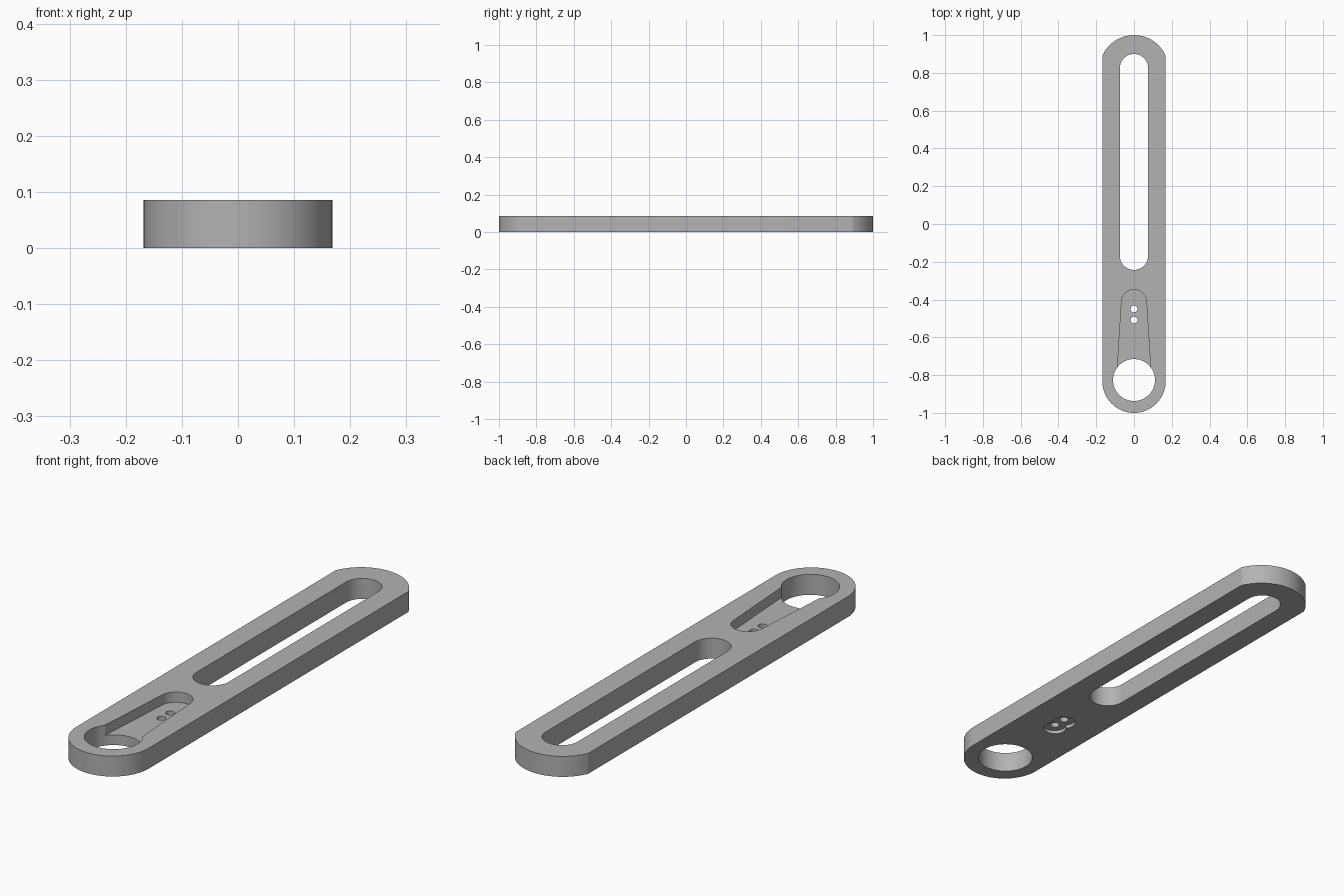
import bpy, bmesh
from math import sin, cos, pi, asin, atan2

cube = bpy.data.objects.get("Cube")
if cube:
    bpy.data.objects.remove(cube, do_unlink=True)

HALF_W, HEIGHT = 0.168, 0.086
HOLE_Y, HOLE_R = -0.826, 0.111

grey = bpy.data.materials.new("plain grey")
grey.use_nodes = True
grey.diffuse_color = (0.45, 0.45, 0.45, 1)
grey.node_tree.nodes["Principled BSDF"].inputs["Base Color"].default_value = grey.diffuse_color


def arc(cy, r, start, end, steps=32):
    """Points of an arc centred on x = 0."""
    angles = [start + (end - start) * i / steps for i in range(steps + 1)]
    return [(r * cos(a), cy + r * sin(a)) for a in angles]


def circle(cy, r):
    return arc(cy, r, 0, 2 * pi, 64)[:-1]


def prism(name, outline, z0, z1):
    """Solid extruded from a counter-clockwise outline."""
    bm = bmesh.new()
    face = bm.faces.new([bm.verts.new((x, y, z0)) for x, y in outline])
    top = bmesh.ops.extrude_face_region(bm, geom=[face])["geom"]
    bmesh.ops.translate(bm, vec=(0, 0, z1 - z0),
                        verts=[v for v in top if isinstance(v, bmesh.types.BMVert)])
    bmesh.ops.recalc_face_normals(bm, faces=bm.faces)
    mesh = bpy.data.meshes.new(name)
    bm.to_mesh(mesh)
    bm.free()
    mesh.materials.append(grey)
    obj = bpy.data.objects.new(name, mesh)
    bpy.context.collection.objects.link(obj)
    return obj


def cut(target, name, outline, z0, z1):
    """Subtract a prism and discard the cutter."""
    cutter = prism(name, outline, z0, z1)
    cutter.hide_render = True
    mod = target.modifiers.new(name, "BOOLEAN")
    mod.operation, mod.solver, mod.object = "DIFFERENCE", "EXACT", cutter
    bpy.context.view_layer.objects.active = target
    bpy.ops.object.modifier_apply(modifier=mod.name)
    bpy.data.objects.remove(cutter, do_unlink=True)


# Bar: half-round front end, shallow arc at the back with crisp corners
rise = 0.11
back_r = (HALF_W ** 2 + rise ** 2) / (2 * rise)
spread = asin(HALF_W / back_r)
outline = (arc(HALF_W - 1, HALF_W, pi, 2 * pi, 48)
           + arc(1 - back_r, back_r, pi / 2 - spread, pi / 2 + spread, 40))
bar = prism("slotted_arm", outline, 0, HEIGHT)

# Long slot
slot_r = 0.075
slot = arc(-0.168, slot_r, pi, 2 * pi) + arc(0.825, slot_r, 0, pi)
cut(bar, "slot_cutter", slot, -0.1, 0.2)

# Tapered pocket, half the thickness deep, running into the round hole
tilt = atan2(0.022, 0.33)
pocket = ([(-0.09, -0.8), (0.09, -0.8)]
          + arc(-0.413, 0.066, tilt, pi - tilt))
cut(bar, "pocket_cutter", pocket, HEIGHT / 2, 0.2)
cut(bar, "hole_cutter", circle(HOLE_Y, HOLE_R), -0.1, 0.2)

# Two screw holes with overlapping counterbores underneath
for y in (-0.45, -0.508):
    cut(bar, "counterbore_cutter", circle(y, 0.046), -0.1, 0.015)
for y in (-0.45, -0.508):
    cut(bar, "screw_hole_cutter", circle(y, 0.018), -0.1, 0.07)

# Smooth curved walls, sharp rims
bpy.ops.object.select_all(action="DESELECT")
bar.select_set(True)
bpy.context.view_layer.objects.active = bar
bpy.ops.object.shade_smooth_by_angle(angle=0.35)
